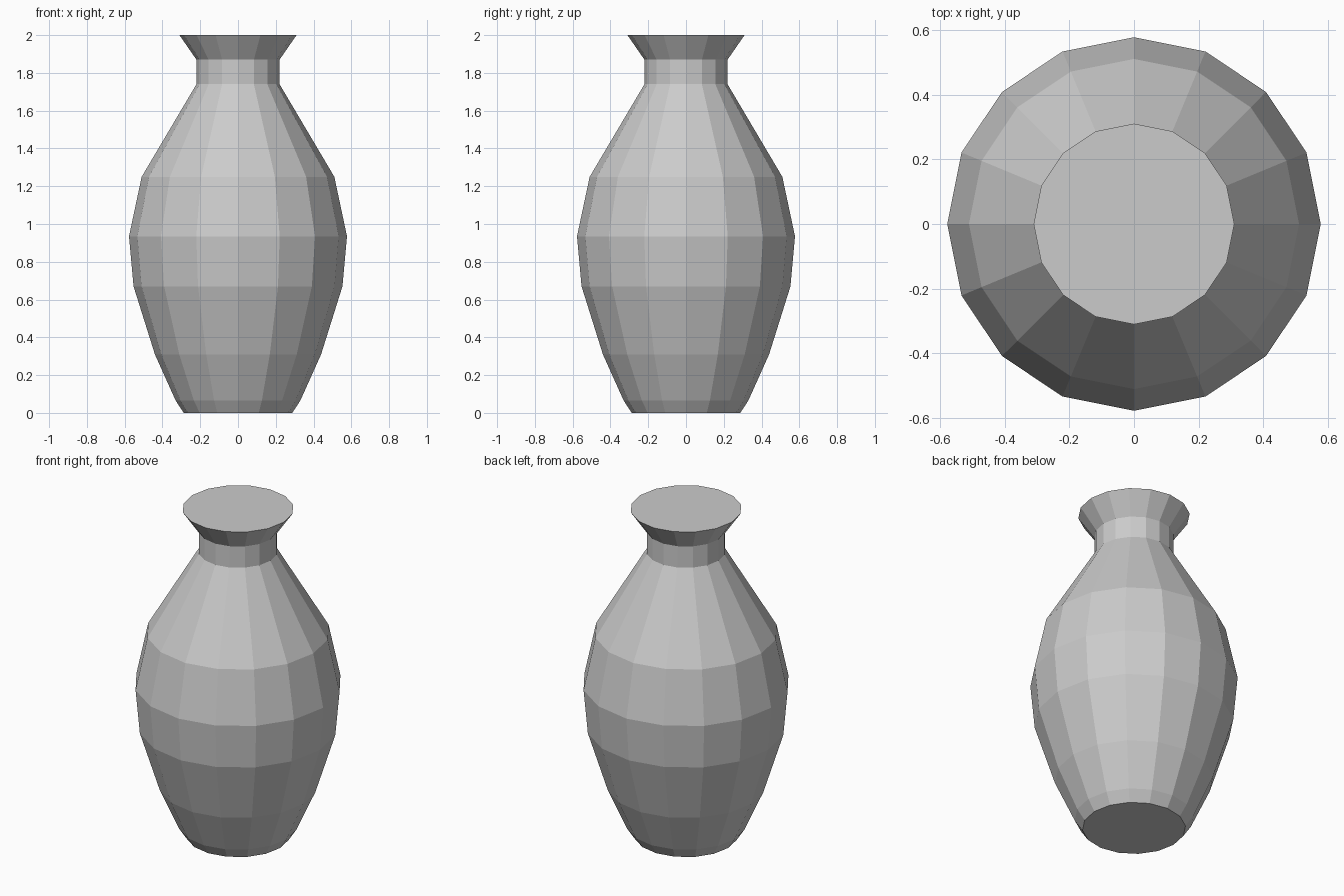
import bpy, bmesh
from math import cos, sin, tau

if "Cube" in bpy.data.objects:
    bpy.data.objects.remove(bpy.data.objects["Cube"])

SIDES = 16
# (radius, height) from foot to rim
PROFILE = [(0.287, 0), (0.33, 0.065), (0.44, 0.31), (0.553, 0.67), (0.577, 0.935),
           (0.51, 1.25), (0.22, 1.74), (0.22, 1.87), (0.31, 2.0)]

bm = bmesh.new()
rings = [[bm.verts.new((r * cos(tau * i / SIDES), r * sin(tau * i / SIDES), z))
          for i in range(SIDES)] for r, z in PROFILE]

# Faceted wall
for low, high in zip(rings, rings[1:]):
    for i in range(SIDES):
        j = (i + 1) % SIDES
        bm.faces.new((low[i], low[j], high[j], high[i]))

# Flat base and flat closed mouth
bm.faces.new(rings[0][::-1])
bm.faces.new(rings[-1])

mesh = bpy.data.meshes.new("vase")
bm.to_mesh(mesh)
bm.free()
bpy.context.collection.objects.link(bpy.data.objects.new("vase", mesh))
